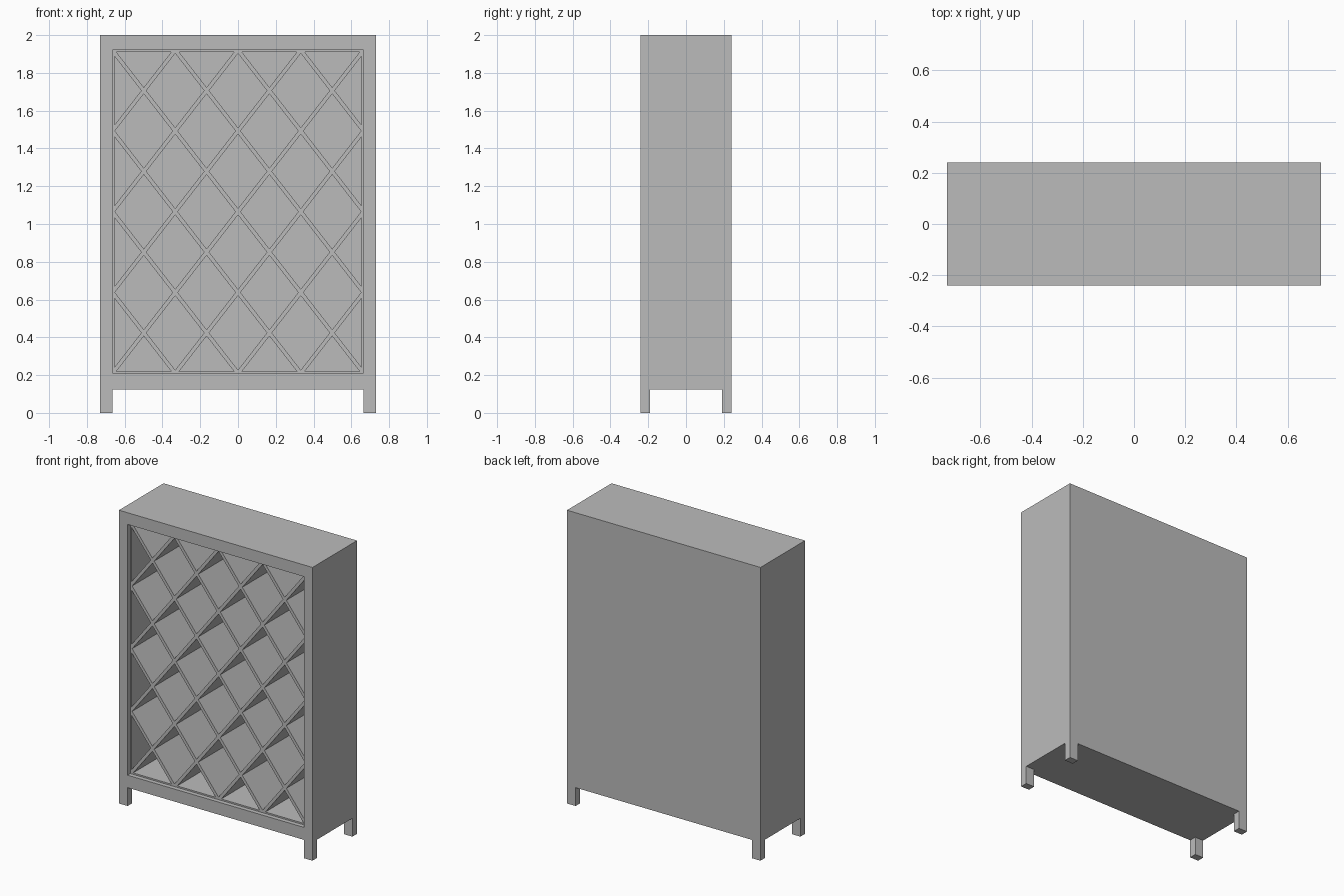
import bpy, bmesh
from mathutils import Vector

cube = bpy.data.objects.get("Cube")
if cube:
    bpy.data.objects.remove(cube, do_unlink=True)

# Overall sizes
HALF_W, HALF_D, TOP, BASE = 0.73, 0.24, 2.0, 0.125
OPEN_X, OPEN_LOW, OPEN_HIGH = 0.665, 0.21, 1.92
LEG_Y, BACK_Y, LATTICE_Y = 0.19, 0.19, -0.21
CELLS = 4
STEP_X = 2 * OPEN_X / CELLS
STEP_Z = (OPEN_HIGH - OPEN_LOW) / CELLS
BAR = 0.04      # half bar width as a fraction of a cell
RIM = 0.01

grey = bpy.data.materials.new("plain grey")
grey.use_nodes = True
colour = (0.5, 0.5, 0.5, 1)
grey.diffuse_color = colour
grey.node_tree.nodes["Principled BSDF"].inputs["Base Color"].default_value = colour


def cut(bm, point, normal):
    bmesh.ops.bisect_plane(bm, geom=bm.verts[:] + bm.edges[:] + bm.faces[:],
                           plane_co=point, plane_no=Vector(normal).normalized(), dist=1e-6)


def push(bm, faces, offset):
    new = bmesh.ops.extrude_discrete_faces(bm, faces=faces)["faces"]
    bmesh.ops.translate(bm, verts=list({v for f in new for v in f.verts}), vec=offset)


def finish(bm, name):
    bmesh.ops.recalc_face_normals(bm, faces=bm.faces[:])
    mesh = bpy.data.meshes.new(name)
    bm.to_mesh(mesh)
    bm.free()
    mesh.materials.append(grey)
    obj = bpy.data.objects.new(name, mesh)
    bpy.context.collection.objects.link(obj)


# Cabinet: a box with the opening pushed in and four legs pulled down
bm = bmesh.new()
bmesh.ops.create_cube(bm, size=1)
bmesh.ops.scale(bm, verts=bm.verts, vec=(2 * HALF_W, 2 * HALF_D, TOP - BASE))
bmesh.ops.translate(bm, verts=bm.verts, vec=(0, 0, (TOP + BASE) / 2))
for s in (-1, 1):
    cut(bm, (s * OPEN_X, 0, 0), (1, 0, 0))
    cut(bm, (0, s * LEG_Y, 0), (0, 1, 0))
for z in (OPEN_LOW, OPEN_HIGH):
    cut(bm, (0, 0, z), (0, 0, 1))

front, corners = [], []
for f in bm.faces:
    c = f.calc_center_median()
    if f.normal.y < -0.9 and abs(c.x) < OPEN_X and OPEN_LOW < c.z < OPEN_HIGH:
        front.append(f)
    if f.normal.z < -0.9 and abs(c.x) > OPEN_X and abs(c.y) > LEG_Y:
        corners.append(f)
push(bm, front, (0, BACK_Y + HALF_D, 0))
push(bm, corners, (0, 0, -BASE))
finish(bm, "cabinet_body")

# Lattice: a sheet scored along every bar, emptied between bars, then deepened
bm = bmesh.new()
bm.faces.new([bm.verts.new((x, LATTICE_Y, z)) for x, z in (
    (-OPEN_X, OPEN_LOW), (OPEN_X, OPEN_LOW), (OPEN_X, OPEN_HIGH), (-OPEN_X, OPEN_HIGH))])
for s in (-1, 1):
    cut(bm, (s * (OPEN_X - RIM), 0, 0), (1, 0, 0))
for z in (OPEN_LOW + RIM, OPEN_HIGH - RIM):
    cut(bm, (0, 0, z), (0, 0, 1))
for slope in (-1, 1):
    for k in range(-2 * CELLS, 2 * CELLS + 1):
        for side in (-BAR, BAR):
            cut(bm, ((k + side) * STEP_X, 0, OPEN_LOW), (1 / STEP_X, 0, slope / STEP_Z))


def is_gap(face):
    c = face.calc_center_median()
    if abs(c.x) > OPEN_X - RIM or not OPEN_LOW + RIM < c.z < OPEN_HIGH - RIM:
        return False
    u, w = c.x / STEP_X, (c.z - OPEN_LOW) / STEP_Z
    return all(abs(t - round(t)) > BAR for t in (u + w, u - w))


bmesh.ops.delete(bm, geom=[f for f in bm.faces if is_gap(f)], context='FACES')
deep = bmesh.ops.extrude_face_region(bm, geom=bm.faces[:])["geom"]
bmesh.ops.translate(bm, verts=[v for v in deep if isinstance(v, bmesh.types.BMVert)],
                    vec=(0, BACK_Y - LATTICE_Y, 0))
finish(bm, "diamond_lattice")
